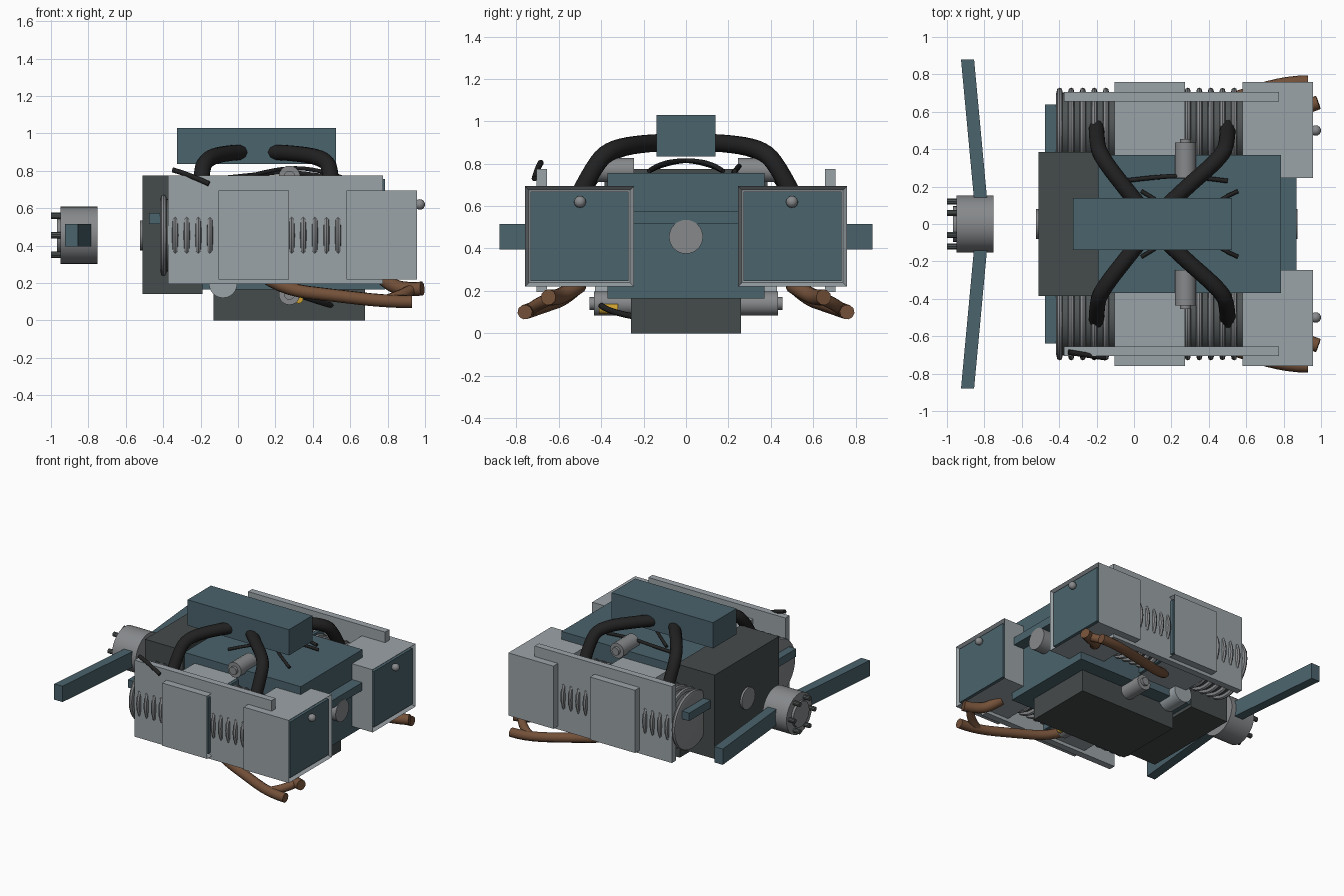
import bpy, bmesh, math
from mathutils import Vector

if "Cube" in bpy.data.objects:
    bpy.data.objects.remove(bpy.data.objects["Cube"])


def mat(name, r, g, b):
    m = bpy.data.materials.new(name)
    m.diffuse_color = (r, g, b, 1)
    m.use_nodes = True
    m.node_tree.nodes["Principled BSDF"].inputs["Base Color"].default_value = m.diffuse_color
    return m


TEAL = mat("teal_paint", 0.07, 0.125, 0.15)
DARK = mat("dark_casting", 0.06, 0.07, 0.07)
RUBBER = mat("black_rubber", 0.015, 0.015, 0.015)
LIGHT = mat("light_alloy", 0.33, 0.37, 0.39)
STEEL = mat("steel", 0.24, 0.25, 0.26)
BARREL = mat("barrel_iron", 0.08, 0.09, 0.09)
RUST = mat("rusty_copper", 0.17, 0.08, 0.04)
GOLD = mat("brass", 0.6, 0.35, 0.03)


def finish(bm, name, material, smooth=False):
    bmesh.ops.recalc_face_normals(bm, faces=bm.faces)
    me = bpy.data.meshes.new(name)
    bm.to_mesh(me)
    bm.free()
    ob = bpy.data.objects.new(name, me)
    bpy.context.collection.objects.link(ob)
    if material:
        me.materials.append(material)
    if smooth:
        bpy.ops.object.select_all(action='DESELECT')
        bpy.context.view_layer.objects.active = ob
        ob.select_set(True)
        bpy.ops.object.shade_smooth_by_angle(angle=math.radians(35))
    return ob


def box_bm(x, y, z):
    bm = bmesh.new()
    bmesh.ops.create_cube(bm, size=1)
    for v in bm.verts:
        v.co = [(a + b) / 2 + c * abs(b - a) for (a, b), c in zip((x, y, z), v.co)]
    return bm


def box(name, x, y, z, material=None):
    return finish(box_bm(x, y, z), name, material)


def cyl(name, a, b, r, material=None, seg=32):
    a, b = Vector(a), Vector(b)
    bm = bmesh.new()
    bmesh.ops.create_cone(bm, cap_ends=True, segments=seg, radius1=r, radius2=r, depth=(b - a).length)
    rot = (b - a).to_track_quat('Z', 'Y')
    for v in bm.verts:
        v.co = rot @ v.co + (a + b) / 2
    return finish(bm, name, material, True)


def lathe_x(name, profile, y, z, material, seg=32):
    # revolve (x, radius) points around an x-parallel axis
    bm = bmesh.new()
    rings = [[bm.verts.new((x, y + r * math.cos(k * math.tau / seg), z + r * math.sin(k * math.tau / seg)))
              for k in range(seg)] for x, r in profile]
    for p, q in zip(rings, rings[1:]):
        for k in range(seg):
            n = (k + 1) % seg
            bm.faces.new((p[k], p[n], q[n], q[k]))
    bm.faces.new(rings[0])
    bm.faces.new(rings[-1])
    return finish(bm, name, material, True)


def tube(name, pts, r, material):
    cu = bpy.data.curves.new(name, 'CURVE')
    cu.dimensions = '3D'
    cu.bevel_depth = r
    cu.bevel_resolution = 3
    cu.use_fill_caps = True
    cu.resolution_u = 4
    sp = cu.splines.new('NURBS')
    sp.points.add(len(pts) - 1)
    for p, co in zip(sp.points, pts):
        p.co = (*co, 1)
    sp.use_endpoint_u = True
    sp.order_u = 3
    cu.materials.append(material)
    ob = bpy.data.objects.new(name, cu)
    bpy.context.collection.objects.link(ob)
    return ob


CZ = 0.455  # crankshaft height

# Crankcase, sump and shaft
box("front_case", (-0.51, -0.19), (-0.385, 0.385), (0.14, 0.775), DARK)
box("crankcase", (-0.19, 0.785), (-0.37, 0.37), (0.165, 0.755), TEAL)
box("sump", (-0.13, 0.68), (-0.26, 0.26), (0, 0.165), DARK)
cyl("crankshaft", (-0.525, 0, CZ), (0.875, 0, CZ), 0.08, STEEL)
box("front_crossbar", (-0.475, -0.41), (-0.64, 0.64), (0.515, 0.575), TEAL)
box("rear_crossbar", (0.785, 0.87), (-0.64, 0.64), (0.515, 0.575), TEAL)

# Propeller hub with bolts
cyl("propeller_hub", (-0.95, 0, CZ), (-0.75, 0, CZ), 0.153, STEEL)
cyl("hub_cap", (-0.968, 0, CZ), (-0.94, 0, CZ), 0.095, STEEL)
for i in range(6):
    t = math.tau * (i + 0.5) / 6
    y, z = 0.12 * math.sin(t), CZ + 0.12 * math.cos(t)
    cyl(f"hub_bolt_{i + 1}", (-1.0, y, z), (-0.94, y, z), 0.017, BARREL, 10)

# Intake plenum
box("intake_plenum", (-0.325, 0.525), (-0.14, 0.14), (0.835, 1.03), TEAL)

for s, side in ((-1, "left"), (1, "right")):
    # Raked propeller blade
    bm = box_bm((-0.035, 0.035), (0.13, 0.88), (0.395, 0.515))
    for v in bm.verts:
        v.co.x += -0.822 - 0.068 * (v.co.y - 0.15) / 0.73
        v.co.y *= s
    finish(bm, f"propeller_blade_{side}", TEAL)

    # Outer side plate
    box(f"side_plate_{side}", (-0.375, 0.775), (s * 0.655, s * 0.705), (0.195, 0.775), LIGHT)

    for x0, x1, which in ((-0.41, -0.105, "front"), (0.275, 0.58, "rear")):
        tag = f"{which}_{side}"
        # Finned barrel
        cyl(f"barrel_{tag}", (x0, s * 0.51, CZ), (x1, s * 0.51, CZ), 0.194, BARREL)
        for i in range(5):
            fx = x0 + 0.012 + 0.062 * i
            lathe_x(f"fin_{tag}_{i + 1}",
                    [(fx - 0.018, 0.19), (fx - 0.012, 0.213), (fx, 0.219), (fx + 0.012, 0.213), (fx + 0.018, 0.19)],
                    s * 0.51, CZ, STEEL)

        # Cylinder head with a recessed cover
        bm = box_bm((x1, x1 + 0.378), (s * 0.245, s * 0.76), (0.22, 0.695))
        bm.normal_update()
        end = max(bm.faces, key=lambda f: f.calc_center_median().x)
        bmesh.ops.inset_region(bm, faces=[end], thickness=0.026)
        for v in end.verts:
            v.co.x -= 0.03
        finish(bm, f"cylinder_head_{tag}", LIGHT)
        cx = x1 + 0.345
        box(f"rocker_cover_{tag}", (cx, cx + 0.024), (s * 0.271, s * 0.734), (0.246, 0.669), TEAL)

    # Round cap on the rear cover
    bm = bmesh.new()
    bmesh.ops.create_uvsphere(bm, u_segments=16, v_segments=10, radius=0.028)
    bmesh.ops.translate(bm, verts=bm.verts, vec=(0.972, s * 0.5, 0.62))
    finish(bm, f"cover_knob_{side}", STEEL, True)

    # Intake runners
    tube(f"intake_runner_front_{side}",
         [(0.06, s * 0.06, 0.9), (-0.03, s * 0.17, 0.9), (-0.17, s * 0.35, 0.87),
          (-0.2, s * 0.43, 0.78), (-0.2, s * 0.52, 0.62)], 0.043, RUBBER)
    tube(f"intake_runner_rear_{side}",
         [(0.14, s * 0.06, 0.9), (0.25, s * 0.17, 0.9), (0.47, s * 0.36, 0.87),
          (0.5, s * 0.44, 0.78), (0.5, s * 0.52, 0.62)], 0.043, RUBBER)

    # Exhaust pipes
    tube(f"exhaust_main_{side}",
         [(0.15, s * 0.5, 0.23), (0.25, s * 0.57, 0.165), (0.5, s * 0.66, 0.135),
          (0.8, s * 0.76, 0.1), (0.93, s * 0.76, 0.1)], 0.035, RUST)
    tube(f"exhaust_branch_{side}",
         [(0.77, s * 0.5, 0.23), (0.82, s * 0.57, 0.185), (0.9, s * 0.62, 0.165), (0.985, s * 0.65, 0.17)],
         0.038, RUST)
    tube(f"exhaust_joint_{side}",
         [(0.78, s * 0.74, 0.105), (0.87, s * 0.72, 0.13), (0.93, s * 0.64, 0.165)], 0.03, RUST)

    # Upper and lower plugs, pushrod tube
    for z, lvl in ((0.77, "upper"), (0.14, "lower")):
        cyl(f"plug_{lvl}_{side}", (0.275, s * 0.245, z), (0.275, s * 0.435, z), 0.057, STEEL, 20)
        cyl(f"plug_tip_{lvl}_{side}", (0.275, s * 0.43, z), (0.275, s * 0.455, z), 0.03, STEEL, 12)
    cyl(f"oil_tube_{side}", (-0.08, s * 0.25, 0.195), (-0.08, s * 0.43, 0.195), 0.075, LIGHT, 24)

    # Ignition leads crossing the crankcase
    tube(f"ignition_lead_{side}",
         [(0.04, s * 0.175, 0.765), (0.12, s * 0.13, 0.79), (0.29, 0, 0.82),
          (0.45, -s * 0.13, 0.8), (0.555, -s * 0.175, 0.765)], 0.011, RUBBER)

# Loose cables and brass fitting
tube("top_cable", [(-0.1, 0.225, 0.76), (0.1, 0.25, 0.78), (0.28, 0.26, 0.8), (0.5, 0.23, 0.765)], 0.012, RUBBER)
tube("side_cable", [(-0.35, -0.685, 0.805), (-0.26, -0.7, 0.78), (-0.155, -0.715, 0.73)], 0.014, RUBBER)
tube("lower_cable", [(0.34, -0.4, 0.13), (0.42, -0.36, 0.1), (0.5, -0.25, 0.08)], 0.014, RUBBER)
cyl("brass_fitting", (0.325, -0.41, 0.115), (0.325, -0.32, 0.115), 0.024, GOLD, 12)
